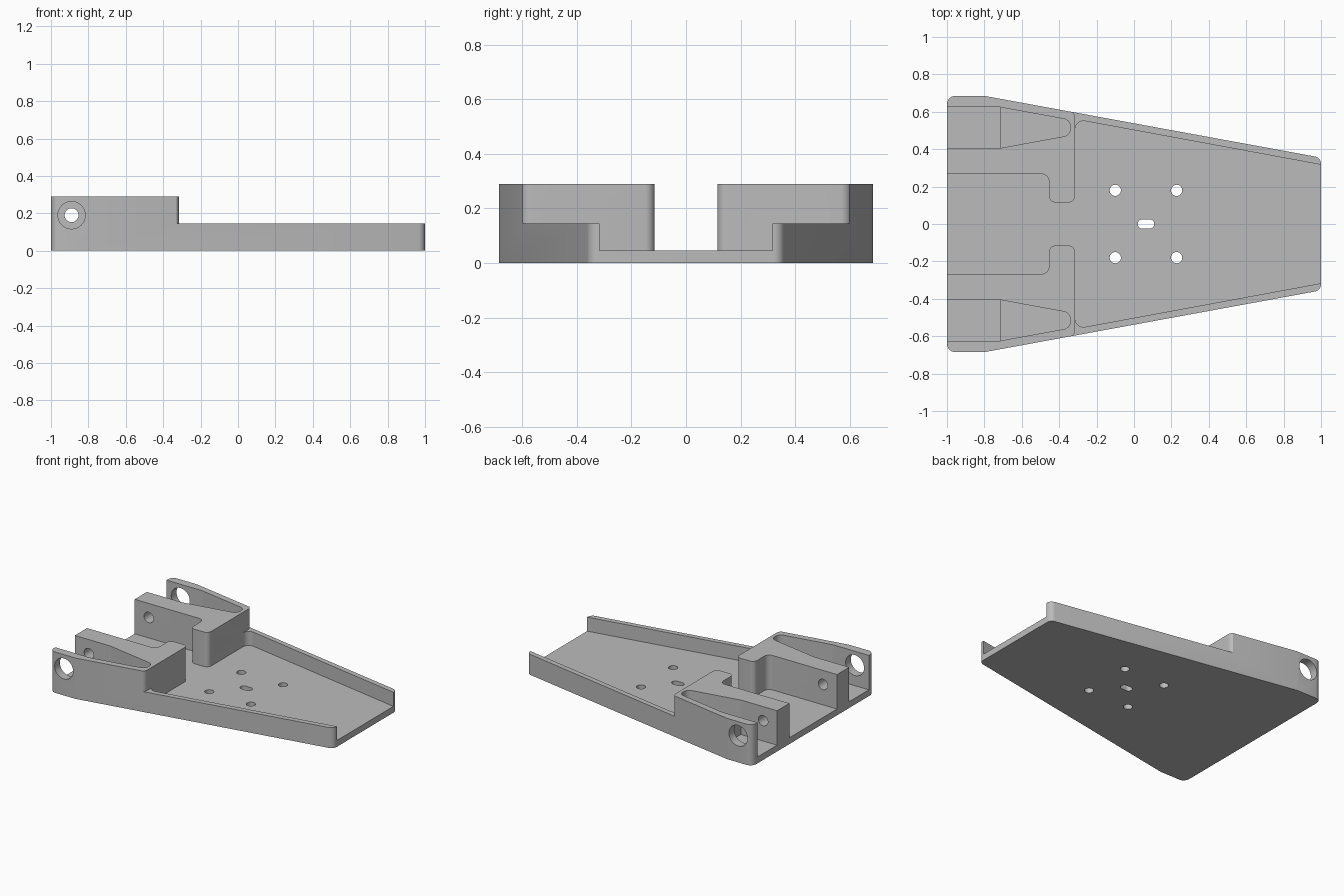
import bpy
import bmesh
import math
from mathutils import Vector

cube = bpy.data.objects.get("Cube")
if cube:
    bpy.data.objects.remove(cube, do_unlink=True)

FLOOR, RAIL, TOP = 0.045, 0.145, 0.29

grey = bpy.data.materials.new("plain grey")
grey.use_nodes = True
colour = (0.5, 0.5, 0.5, 1)
grey.diffuse_color = colour
grey.node_tree.nodes["Principled BSDF"].inputs["Base Color"].default_value = colour


def rounded(points, steps=8):
    """Replace each (x, y, radius) corner with a tangent arc."""
    out = []
    for i, p in enumerate(points):
        here = Vector(p[:2])
        if len(p) < 3:
            out.append(here)
            continue
        a = (Vector(points[i - 1][:2]) - here).normalized()
        b = (Vector(points[(i + 1) % len(points)][:2]) - here).normalized()
        half = a.angle(b) / 2
        r = p[2]
        centre = here + (a + b).normalized() * (r / math.sin(half))
        start = here + a * (r / math.tan(half)) - centre
        end = here + b * (r / math.tan(half)) - centre
        sweep = math.pi - 2 * half
        for k in range(steps + 1):
            t = k / steps
            v = start * math.sin((1 - t) * sweep) + end * math.sin(t * sweep)
            out.append(centre + v / math.sin(sweep))
    return out


def both_sides(half):
    """Close a half outline by mirroring it across y = 0."""
    return half + [(p[0], -p[1], *p[2:]) for p in reversed(half)]


def prism(name, points, z0, z1):
    bm = bmesh.new()
    face = bm.faces.new([bm.verts.new((p.x, p.y, z0)) for p in rounded(points)])
    top = bmesh.ops.extrude_face_region(bm, geom=[face])["geom"]
    verts = [v for v in top if isinstance(v, bmesh.types.BMVert)]
    bmesh.ops.translate(bm, verts=verts, vec=(0, 0, z1 - z0))
    bmesh.ops.recalc_face_normals(bm, faces=bm.faces)
    mesh = bpy.data.meshes.new(name)
    bm.to_mesh(mesh)
    bm.free()
    obj = bpy.data.objects.new(name, mesh)
    bpy.context.collection.objects.link(obj)
    return obj


def drill(name, radius, depth, location, along_y=False):
    bpy.ops.mesh.primitive_cylinder_add(
        vertices=40, radius=radius, depth=depth, location=location,
        rotation=(math.pi / 2 if along_y else 0, 0, 0))
    obj = bpy.context.object
    obj.name = name
    return obj


# Tapered outer body at full height
body = prism("bracket_plate", both_sides([
    (-1, 0.685, 0.045), (-0.8, 0.685), (1, 0.355, 0.04)]), 0, TOP)
body.data.materials.append(grey)

cutters = []

# Lowered front rails, leaving the tall rear blocks with rounded corners
cutters.append(prism("rail_cutter", both_sides([
    (1.3, 0.9), (-0.5, 0.9), (-0.5, 0.636), (-0.315, 0.601, 0.04)][:4]),
    RAIL, 0.6))

# Open tray and the central channel between the hooked blocks
cutters.append(prism("tray_cutter", both_sides([
    (-1.2, 0.268), (-0.455, 0.268, 0.04), (-0.455, 0.115, 0.035),
    (-0.315, 0.115, 0.035), (-0.315, 0.56, 0.045), (1.2, 0.28)]),
    FLOOR, 0.7))

for s in (1, -1):
    # Side pockets: deep open end, then a shallower tapering end
    cutters.append(prism("pocket_cutter", [
        (-1.2, 0.405 * s), (-0.715, 0.405 * s),
        (-0.715, 0.625 * s), (-1.2, 0.625 * s)], FLOOR, 0.5))
    cutters.append(prism("taper_cutter", [
        (-0.75, 0.42 * s), (-0.715, 0.406 * s), (-0.34, 0.475 * s, 0.042),
        (-0.34, 0.556 * s, 0.042), (-0.715, 0.624 * s), (-0.75, 0.61 * s)],
        RAIL, 0.55))
    # Axle holes through the outer and inner walls
    cutters.append(drill("outer_hole", 0.073, 0.2, (-0.89, 0.68 * s, 0.19), True))
    cutters.append(drill("inner_hole", 0.037, 0.25, (-0.89, 0.34 * s, 0.19), True))
    # Floor screw holes
    for x in (-0.1, 0.228):
        cutters.append(drill("screw_hole", 0.03, 0.3, (x, 0.18 * s, 0)))

# Central slot
cutters.append(prism("slot_cutter", both_sides([
    (0.02, 0.025, 0.0249), (0.108, 0.025, 0.0249)]), -0.1, 0.1))

for cutter in cutters:
    cutter.hide_render = True
    mod = body.modifiers.new("cut", "BOOLEAN")
    mod.operation = "DIFFERENCE"
    mod.solver = "EXACT"
    mod.object = cutter
    bpy.context.view_layer.objects.active = body
    bpy.ops.object.modifier_apply(modifier=mod.name)
    bpy.data.objects.remove(cutter, do_unlink=True)

# Smooth the fillets and holes, keep the machined edges crisp
bpy.ops.object.select_all(action="DESELECT")
body.select_set(True)
bpy.context.view_layer.objects.active = body
bpy.ops.object.shade_smooth_by_angle(angle=math.radians(25))
